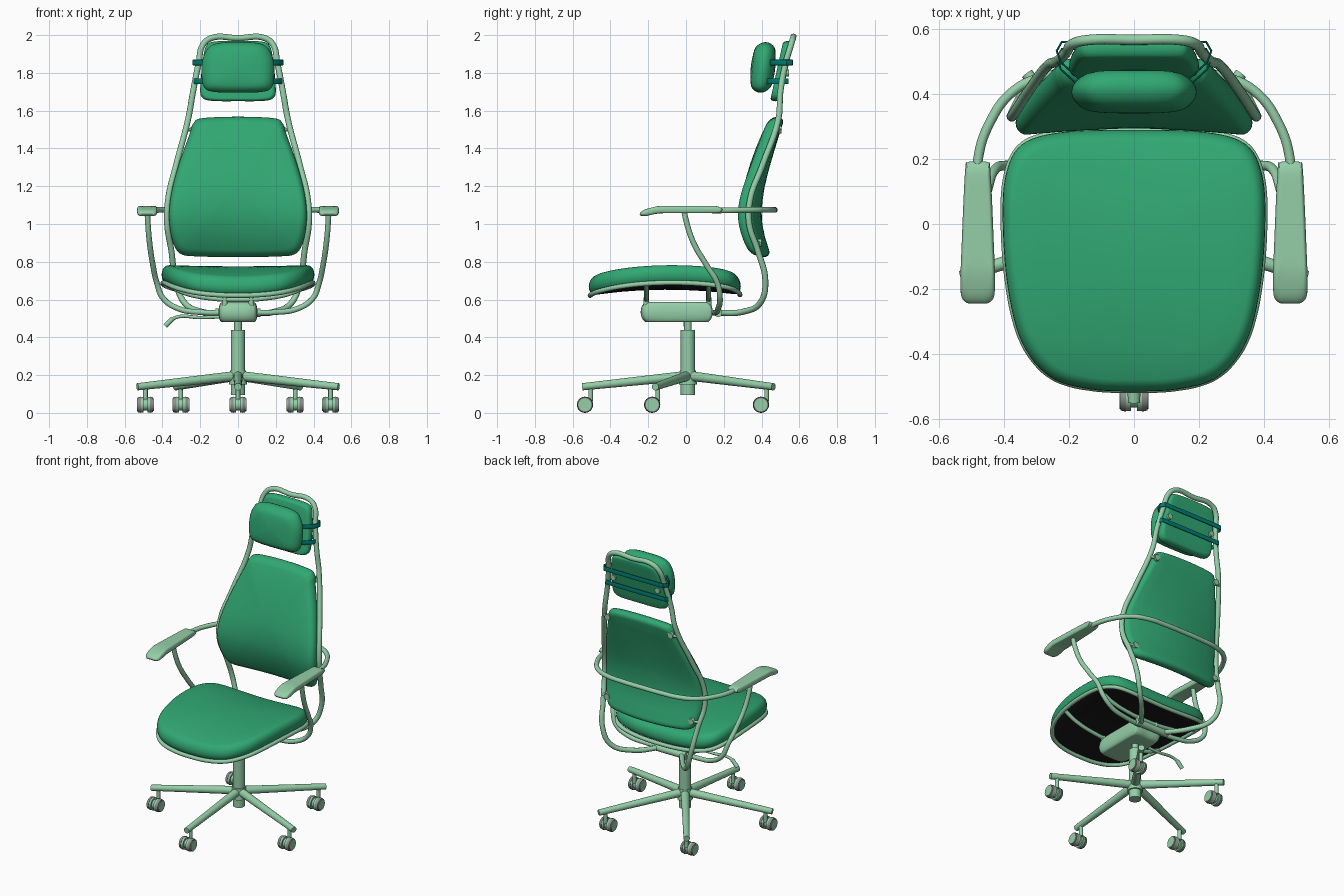
import bpy
import bmesh
from math import sin, cos, pi, radians, sqrt
from mathutils import Vector

default_cube = bpy.data.objects.get("Cube")
if default_cube:
    bpy.data.objects.remove(default_cube, do_unlink=True)

built_parts = []


def make_material(name, color):
    material = bpy.data.materials.new(name)
    material.use_nodes = True
    material.diffuse_color = (*color, 1)
    material.node_tree.nodes["Principled BSDF"].inputs["Base Color"].default_value = (*color, 1)
    return material


FABRIC = make_material("green fabric", (.03, .39, .17))
METAL = make_material("pale green metal", (.30, .62, .39))
STRAP = make_material("teal strap", (.0, .21, .17))
UNDERSIDE = make_material("black underside", (.01, .01, .01))
TYRE = make_material("grey tyre", (.27, .27, .27))


def add_object(name, mesh, *materials):
    part = bpy.data.objects.new(name, mesh)
    bpy.context.collection.objects.link(part)
    mesh.materials.clear()
    for material in materials:
        mesh.materials.append(material)
    built_parts.append(part)
    return part


def mirror_points(half):
    """Complete a path that starts on one side and ends on the centre line."""
    return half + [(-p[0], *p[1:]) for p in reversed(half[:-1])]


def mirror_outline(half, steps=6):
    """Smooth closed outline from points running from centre to centre."""
    points = [Vector(p) for p in half + [(-x, y) for x, y in reversed(half[1:-1])]]
    count, loop = len(points), []
    for i in range(count):
        a, b, c, d = (points[(i + k) % count] for k in (-1, 0, 1, 2))
        for k in range(steps):
            t = k / steps
            loop.append(b + (c - a) * t / 2 + (a * 2 - b * 5 + c * 4 - d) * t * t / 2
                        + (b * 3 - a - c * 3 + d) * t ** 3 / 2)
    return loop


def padded(name, outline, place, edge, *materials):
    """Rounded pad: rings of an outline; place(u, v, t, s) puts each into space."""
    low = min(p.y for p in outline)
    high = max(p.y for p in outline)
    middle = Vector((0, (low + high) / 2))
    rim = [(1 - edge * (1 - cos(a)), sin(a)) for a in (pi * (k / 10 - .5) for k in range(11))]
    inner = [(1 - edge) * k / 5 for k in range(1, 5)]
    rings = [(s, -1) for s in inner] + rim + [(s, 1) for s in reversed(inner)]
    bm = bmesh.new()
    loops = []
    for s, t in rings:
        flat = [middle + (p - middle) * s for p in outline]
        loops.append([bm.verts.new(place(p.x, p.y, t, s)) for p in flat])
    count = len(outline)
    for first, second in zip(loops, loops[1:]):
        for i in range(count):
            j = (i + 1) % count
            bm.faces.new((first[i], first[j], second[j], second[i]))
    for loop, t in ((loops[0], -1), (loops[-1], 1)):
        tip = bm.verts.new(place(0, middle.y, t, 0))
        for i in range(count):
            bm.faces.new((loop[i], loop[(i + 1) % count], tip))
    bmesh.ops.recalc_face_normals(bm, faces=bm.faces)
    mesh = bpy.data.meshes.new(name)
    bm.to_mesh(mesh)
    bm.free()
    return add_object(name, mesh, *materials)


def tube(name, points, radius, material=METAL, closed=False, band=0):
    """Bent round tube, or a flat upright band when band is its half height."""
    curve = bpy.data.curves.new(name, 'CURVE')
    curve.dimensions = '2D' if band else '3D'
    curve.fill_mode = 'NONE' if band else 'FULL'
    curve.extrude = band
    curve.bevel_depth = radius
    curve.bevel_resolution = 1 if band else 4
    curve.resolution_u = 8
    curve.use_fill_caps = not band
    spline = curve.splines.new('POLY' if band else 'BEZIER')
    spline.use_cyclic_u = closed
    if band:
        spline.points.add(len(points) - 1)
        for target, p in zip(spline.points, points):
            target.co = (*p, 0, 1)
    else:
        spline.bezier_points.add(len(points) - 1)
        for target, p in zip(spline.bezier_points, points):
            target.co = p
            target.handle_left_type = target.handle_right_type = 'AUTO'
    holder = bpy.data.objects.new(name, curve)
    bpy.context.collection.objects.link(holder)
    bpy.context.view_layer.update()
    graph = bpy.context.evaluated_depsgraph_get()
    mesh = bpy.data.meshes.new_from_object(holder.evaluated_get(graph))
    bpy.data.objects.remove(holder, do_unlink=True)
    return add_object(name, mesh, material)


def rod(name, start, end, r1, r2=None, material=METAL):
    start, end = Vector(start), Vector(end)
    axis = end - start
    turn = axis.to_track_quat('Z', 'Y').to_matrix().to_4x4()
    turn.translation = (start + end) / 2
    bm = bmesh.new()
    bmesh.ops.create_cone(bm, cap_ends=True, segments=24, radius1=r1,
                          radius2=r2 or r1, depth=axis.length, matrix=turn)
    mesh = bpy.data.meshes.new(name)
    bm.to_mesh(mesh)
    bm.free()
    return add_object(name, mesh, material)


# Five-star base with twin-wheel casters, all trailing the same way
HUB = Vector((0, .01, 0))
for n in range(5):
    angle = radians(72 * n - 90)
    out = Vector((cos(angle), sin(angle), 0))
    rod("base_leg", HUB + out * .02 + Vector((0, 0, .195)),
        HUB + out * .56 + Vector((0, 0, .138)), .026, .019)
    swivel = HUB + out * .515
    rod("caster_stem", swivel + Vector((0, 0, .06)), swivel + Vector((0, 0, .14)), .012)
    axle = swivel + Vector((0, -.03, .043))
    side = Vector((1, 0, 0))
    rod("caster_body", axle - side * .012, axle + side * .012, .03)
    for s in (-1, 1):
        rod("caster_hood", axle + side * s * .01, axle + side * s * .026, .041)
        rod("caster_wheel", axle + side * s * .024, axle + side * s * .041, .043, .039, TYRE)
        rod("caster_cap", axle + side * s * .038, axle + side * s * .045, .034)

# Gas lift column
rod("base_hub", (0, .01, .15), (0, .01, .225), .048, .042)
rod("column", (0, .01, .095), (0, .01, .44), .038)
rod("piston", (0, .01, .43), (0, .01, .5), .02)

# Tilt mechanism and lever
box = mirror_outline([(0, -.24), (.07, -.235), (.1, -.2), (.103, -.05), (.1, .11), (.08, .14), (0, .14)])
padded("tilt_mechanism", box, lambda x, y, t, s: (x, y, .533 + .053 * t), .18, METAL)
rod("tilt_crossbar", (-.12, .17, .53), (.12, .17, .53), .022)
tube("height_lever", [(-.06, 0, .51), (-.2, 0, .505), (-.33, 0, .505), (-.38, 0, .465)], .009)
rod("lever_grip", (-.345, 0, .5), (-.385, 0, .46), .013)


# Seat cushion, saddle shaped, with a rim tube and cross bars below
def seat_mid(x, y):
    return .70 + .035 * (x / .4) ** 2 - .03 * ((y + .1) / .4) ** 2


def place_seat(x, y, t, s):
    dome = .028 * (1 - s * s) if t > 0 else 0
    return x, y, seat_mid(x, y) + .048 * t + dome


seat_outline = mirror_outline([(0, -.515), (.14, -.508), (.26, -.47), (.345, -.365), (.388, -.2),
                               (.404, 0), (.395, .15), (.345, .245), (.22, .283), (0, .29)])
seat = padded("seat_cushion", seat_outline, place_seat, .09, FABRIC, UNDERSIDE)
for face in seat.data.polygons:
    if face.normal.z < -.75:
        face.material_index = 1
tube("seat_rim", [(p.x * .985, p.y * .985, seat_mid(p.x, p.y) - .046) for p in seat_outline[::3]],
     .013, closed=True)
for y in (-.21, .12):
    tube("seat_crossbar", mirror_points([(.375, y, .68), (.28, y, .635), (.12, y, .605), (0, y, .6)]), .013)
    for s in (-1, 1):
        rod("seat_post", (s * .07, y, .56), (s * .07, y, .61), .015)

# One continuous back frame tube, up both sides and over the top
tube("back_frame", mirror_points([
    (.08, .16, .53), (.19, .30, .535), (.285, .395, .585), (.33, .42, .7), (.353, .38, .86),
    (.375, .335, 1.0), (.37, .34, 1.13), (.328, .405, 1.31), (.263, .49, 1.56), (.238, .50, 1.7),
    (.207, .53, 1.86), (.188, .555, 1.945), (.145, .566, 1.983), (0, .567, 1.984)]), .016)


# Back cushion, wrapped around the sitter
def back_mid(x, z):
    wrap = .05 * (1 - (x / .37) ** 2) * min(1, max(0, (1.6 - z) / .5))
    return .31 + .44 * (sqrt((z - 1.05) ** 2 + .0225) - .15) + wrap


def place_back(x, z, t, s):
    dome = .03 * (1 - s * s) if t < 0 else 0
    return x, back_mid(x, z) + .04 * t - dome, z


padded("back_cushion", mirror_outline([
    (0, .825), (.2, .828), (.3, .84), (.343, .9), (.364, 1.02), (.355, 1.15), (.315, 1.31),
    (.255, 1.48), (.235, 1.535), (.19, 1.56), (0, 1.568)]), place_back, .1, FABRIC)


# Head panel inside the frame, pillow in front of it, straps around both
def head_mid(z):
    return .475 + .22 * (z - 1.66)


padded("head_panel", mirror_outline([
    (0, 1.65), (.14, 1.652), (.19, 1.67), (.2, 1.72), (.187, 1.86), (.17, 1.94), (.13, 1.965), (0, 1.97)]),
    lambda x, z, t, s: (x, head_mid(z) + .028 * t, z), .1, FABRIC)
padded("head_pillow", mirror_outline([
    (0, 1.695), (.13, 1.7), (.18, 1.725), (.193, 1.8), (.185, 1.88), (.15, 1.94), (.09, 1.96), (0, 1.963)]),
    lambda x, z, t, s: (x, .408 + .1 * (z - 1.83) + (.045 + .02 * (1 - s * s)) * t, z), .3, FABRIC)
for z in (1.755, 1.855):
    y = head_mid(z)
    ring = mirror_points([(.17, y - .07), (.225, y - .02), (.238, y + .015), (.222, y + .043), (0, y + .045)])
    strap = tube("head_strap", ring, .003, STRAP, closed=True, band=.012)
    strap.location.z = z

# Armrests: drooping pad and swept support on each side, joined by a rear hoop
pad_outline = mirror_outline([(0, -.245), (.038, -.24), (.053, -.2), (.049, -.05), (.039, .165), (.03, .19), (0, .192)])
for s in (-1, 1):
    padded("arm_pad", pad_outline,
           lambda x, y, t, r: (s * .481 + x, y, 1.076 + .019 * t - .25 * max(0, -.15 - y)), .2, METAL)
    tube("arm_support", [(s * x, y, z) for x, y, z in (
        (.48, -.01, 1.07), (.478, 0, 1.02), (.468, .04, .9), (.45, .11, .78), (.43, .165, .69),
        (.395, .18, .605), (.31, .17, .55), (.2, .16, .533), (.08, .15, .53))], .015)
    # Clips holding the cushions to the frame
    for x, z in ((.235, 1.5), (.315, .9)):
        rear = back_mid(x, z) + .04
        rod("back_clip", (s * x, rear - .01, z), (s * x, rear + .008, z), .02)
        rod("clip_pin", (s * x, rear, z), (s * (x + .04), rear - .015, z), .009)
    rod("head_clip", (s * .165, .51, 1.8), (s * .165, .545, 1.8), .018)
tube("arm_hoop", mirror_points([
    (.481, .1, 1.072), (.48, .2, 1.072), (.445, .31, 1.074), (.37, .41, 1.075), (.27, .455, 1.075),
    (.14, .468, 1.075), (0, .47, 1.075)]), .015)

# Smooth shading with crisp edges
bpy.ops.object.select_all(action='DESELECT')
for part in built_parts:
    part.select_set(True)
bpy.context.view_layer.objects.active = built_parts[0]
bpy.ops.object.shade_smooth_by_angle(angle=radians(40))
